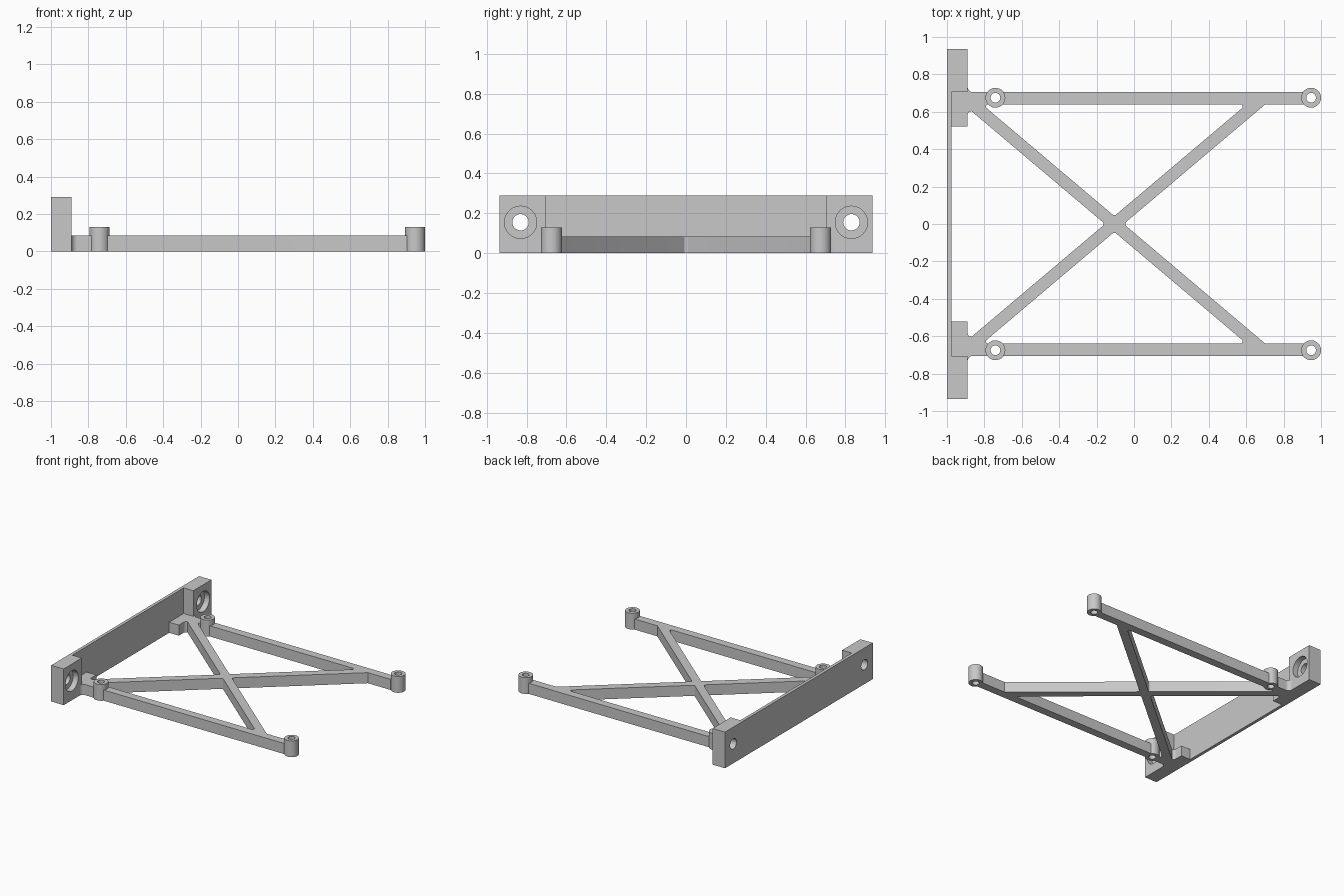
import bpy, bmesh, math
from mathutils import Vector

if "Cube" in bpy.data.objects:
    bpy.data.objects.remove(bpy.data.objects["Cube"])

GREY = (0.58, 0.58, 0.58, 1)
mat = bpy.data.materials.new("plain_grey")
mat.use_nodes = True
mat.diffuse_color = GREY
mat.node_tree.nodes["Principled BSDF"].inputs["Base Color"].default_value = GREY


def circle(x, y, r, n=40):
    return [Vector((x + r * math.cos(2 * math.pi * i / n),
                    y + r * math.sin(2 * math.pi * i / n))) for i in range(n)]


def rounded(points, steps=6):
    """Closed outline from (x, y, fillet radius) corners."""
    out = []
    for i, (x, y, r) in enumerate(points):
        p = Vector((x, y))
        if r == 0:
            out.append(p)
            continue
        a = (Vector(points[i - 1][:2]) - p).normalized()
        b = (Vector(points[(i + 1) % len(points)][:2]) - p).normalized()
        half = a.angle(b) / 2
        centre = p + (a + b).normalized() * r / math.sin(half)
        start = p + a * r / math.tan(half) - centre
        end = p + b * r / math.tan(half) - centre
        for k in range(steps + 1):
            out.append(centre + start.lerp(end, k / steps).normalized() * r)
    return out


def mirror_y(outline):
    return [Vector((p.x, -p.y)) for p in outline]


def extrude(name, outlines, height):
    """Solid from flat outlines; inner outlines become holes."""
    curve = bpy.data.curves.new(name, 'CURVE')
    curve.dimensions = '2D'
    curve.fill_mode = 'BOTH'
    curve.extrude = height / 2
    for outline in outlines:
        spline = curve.splines.new('POLY')
        spline.points.add(len(outline) - 1)
        for point, p in zip(spline.points, outline):
            point.co = (p.x, p.y, 0, 1)
        spline.use_cyclic_u = True
    temp = bpy.data.objects.new(name + "_outline", curve)
    bpy.context.collection.objects.link(temp)
    deps = bpy.context.evaluated_depsgraph_get()
    mesh = bpy.data.meshes.new_from_object(temp.evaluated_get(deps))
    bpy.data.objects.remove(temp)
    bm = bmesh.new()
    bm.from_mesh(mesh)
    bmesh.ops.translate(bm, verts=bm.verts, vec=(0, 0, height / 2))
    bmesh.ops.remove_doubles(bm, verts=bm.verts, dist=1e-5)
    bmesh.ops.recalc_face_normals(bm, faces=bm.faces)
    bm.to_mesh(mesh)
    bm.free()
    mesh.materials.clear()
    mesh.materials.append(mat)
    obj = bpy.data.objects.new(name, mesh)
    bpy.context.collection.objects.link(obj)
    return obj


def smooth(obj):
    bpy.ops.object.select_all(action='DESELECT')
    obj.select_set(True)
    bpy.context.view_layer.objects.active = obj
    bpy.ops.object.shade_smooth_by_angle(angle=math.radians(35))


# Main measures
BACK, WEB, EAR = -1.0, -0.975, -0.89      # mounting wall depths
END, EAR_IN = 0.935, 0.705
WALL_H, FRAME_H, POST_H = 0.29, 0.085, 0.13
RAIL_IN, RAIL_OUT, POST_Y = 0.64, 0.705, 0.675
POSTS = (-0.741, 0.947)
CROSS, HALF, SLOPE = -0.105, 0.05, 0.845  # diagonal crossing
run = RAIL_IN / SLOPE

# Cross-braced frame with feet, drawn as one outline with two windows
side = [
    (CROSS + HALF + run, RAIL_IN, 0), (0.905, RAIL_IN, 0),
    (0.905, RAIL_OUT, 0), (EAR, RAIL_OUT, 0.03),
    (EAR, 0.75, 0), (WEB - 0.005, 0.75, 0),
    (WEB - 0.005, 0.522, 0), (EAR, 0.522, 0),
    (EAR, 0.603, 0.02), (CROSS - HALF - 0.603 / SLOPE, 0.603, 0),
]
outer = ([(CROSS + HALF, 0, 0.015)] + side + [(CROSS - HALF, 0, 0.015)]
         + [(x, -y, r) for x, y, r in reversed(side)])
window = rounded([
    (CROSS, HALF * SLOPE, 0.015),
    (CROSS - HALF + run, RAIL_IN, 0.012),
    (CROSS + HALF - run, RAIL_IN, 0.012),
])
post_gap = circle(POSTS[0], POST_Y, 0.027)
smooth(extrude("braced_frame", [rounded(outer), window, mirror_y(window),
                                post_gap, mirror_y(post_gap)], FRAME_H))

# Hollow posts
for x, end in zip(POSTS, ("inner", "outer")):
    for sign, hand in ((1, "left"), (-1, "right")):
        smooth(extrude(f"{end}_post_{hand}",
                       [circle(x, sign * POST_Y, 0.053),
                        circle(x, sign * POST_Y, 0.026)], POST_H))

# Mounting wall with thick ears
profile = [Vector(p) for p in (
    (BACK, -END), (EAR, -END), (EAR, -EAR_IN), (WEB, -EAR_IN),
    (WEB, EAR_IN), (EAR, EAR_IN), (EAR, END), (BACK, END))]
wall = extrude("mounting_wall", [profile], WALL_H)

# Counterbored screw holes through the ears
for sign in (1, -1):
    for radius, start in ((0.041, BACK - 0.1), (0.081, EAR - 0.045)):
        depth = EAR + 0.1 - start
        bpy.ops.mesh.primitive_cylinder_add(
            vertices=40, radius=radius, depth=depth,
            location=(start + depth / 2, sign * 0.83, 0.155),
            rotation=(0, math.pi / 2, 0))
        cutter = bpy.context.object
        cutter.name = "screw_hole_cutter"
        cutter.hide_render = True
        cutter.data.materials.append(mat)
        mod = wall.modifiers.new("screw_hole", 'BOOLEAN')
        mod.operation = 'DIFFERENCE'
        mod.solver = 'EXACT'
        mod.object = cutter
        bpy.context.view_layer.objects.active = wall
        bpy.ops.object.modifier_apply(modifier=mod.name)
        bpy.data.objects.remove(cutter)
smooth(wall)
